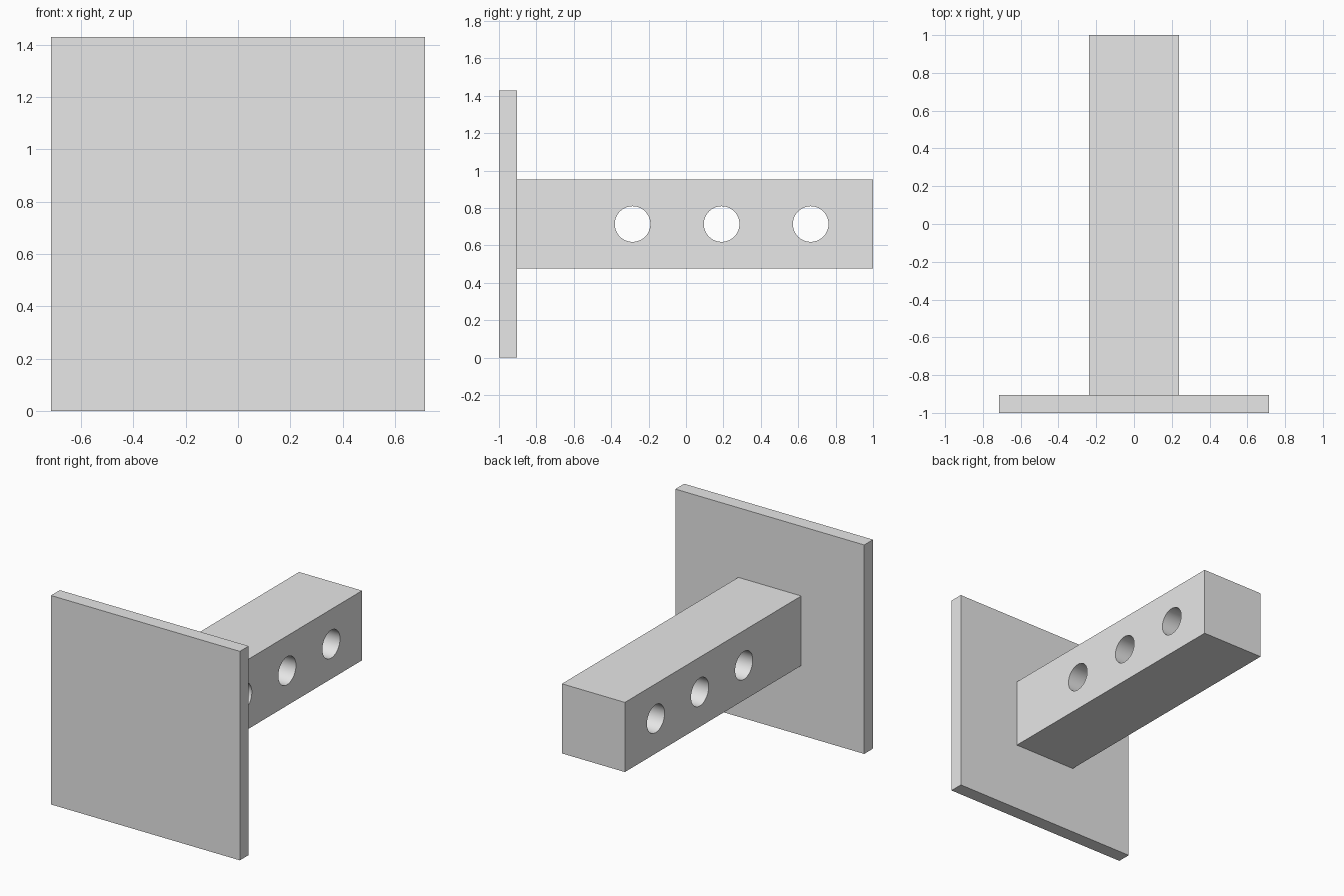
import bpy
import math

U = 2 / 21  # one module: the plate is 1 thick and 15 wide, the bar 5 x 5 x 20

cube = bpy.data.objects.get("Cube")
if cube:
    bpy.data.objects.remove(cube, do_unlink=True)

grey = bpy.data.materials.new("light grey")
grey.use_nodes = True
colour = (0.8, 0.8, 0.8, 1)
grey.diffuse_color = colour
grey.node_tree.nodes["Principled BSDF"].inputs["Base Color"].default_value = colour


def block(name, size, centre):
    bpy.ops.mesh.primitive_cube_add(size=1, location=[c * U for c in centre])
    ob = bpy.context.object
    ob.name = name
    ob.scale = [s * U for s in size]
    bpy.ops.object.transform_apply(location=True, rotation=False, scale=True)
    ob.data.materials.append(grey)
    return ob


def cut(target, cutter):
    mod = target.modifiers.new("hole", 'BOOLEAN')
    mod.operation = 'DIFFERENCE'
    mod.solver = 'EXACT'
    mod.object = cutter
    bpy.context.view_layer.objects.active = target
    bpy.ops.object.modifier_apply(modifier=mod.name)
    bpy.data.objects.remove(cutter, do_unlink=True)


# Square mounting plate and the bar standing out behind it
plate = block("mounting_plate", (15, 1, 15), (0, -10, 7.5))
bar = block("square_bar", (5, 20, 5), (0, 0.5, 7.5))

# Three round holes through the bar from side to side
for y in (-3, 2, 7):
    bpy.ops.mesh.primitive_cylinder_add(
        vertices=64, radius=U, depth=8 * U,
        location=(0, y * U, 7.5 * U), rotation=(0, math.pi / 2, 0))
    drill = bpy.context.object
    drill.name = "hole_cutter"
    drill.hide_render = True
    drill.data.materials.append(grey)
    cut(bar, drill)

# Smooth hole walls with crisp rims
bpy.ops.object.select_all(action='DESELECT')
bar.select_set(True)
bpy.context.view_layer.objects.active = bar
bpy.ops.object.shade_smooth_by_angle(angle=math.radians(30))
